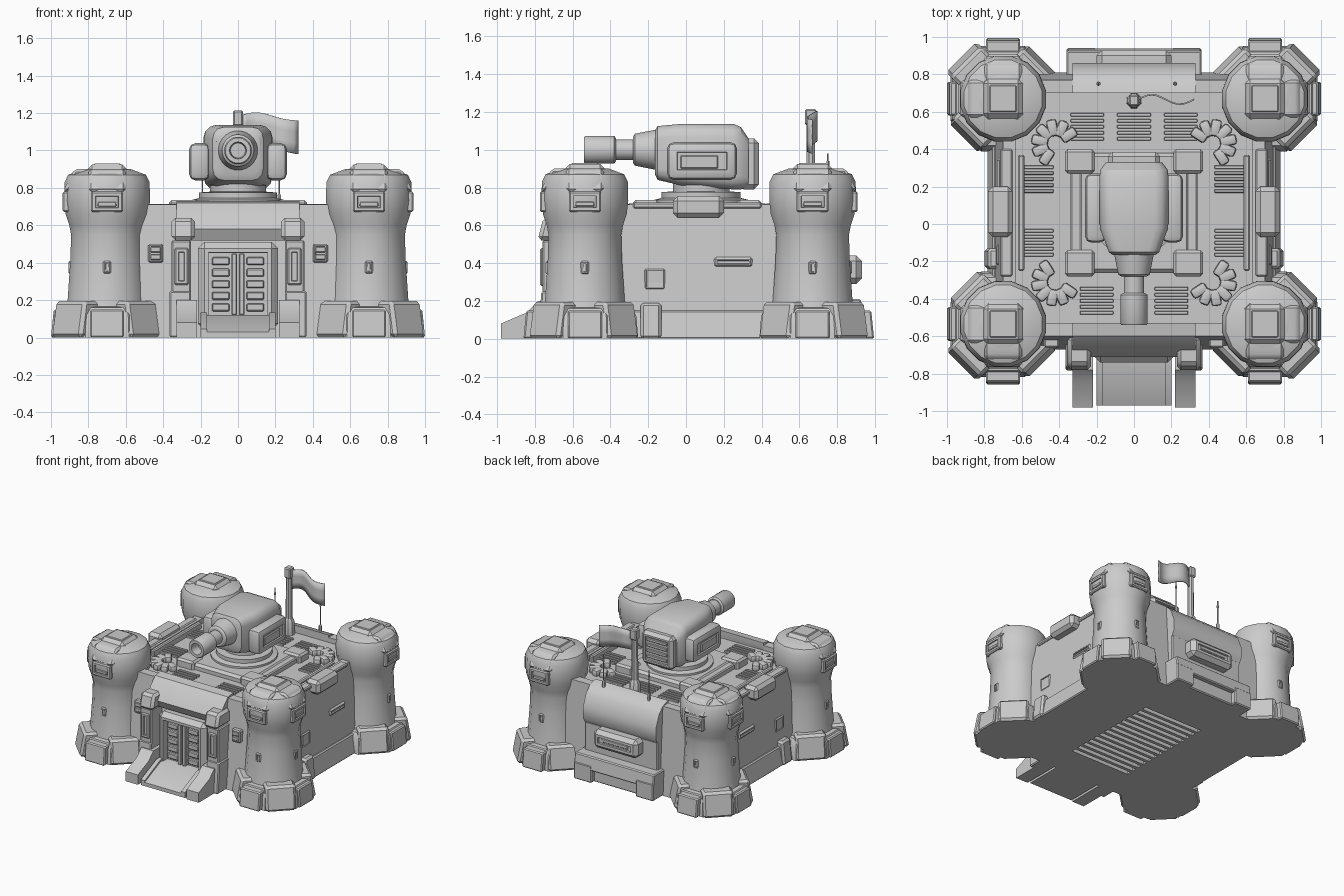
import bpy, bmesh, math
from mathutils import Matrix, Vector

if "Cube" in bpy.data.objects:
    bpy.data.objects.remove(bpy.data.objects["Cube"])

grey = bpy.data.materials.new("stone_grey")
grey.use_nodes = True
colour = (.6, .6, .6, 1)
grey.diffuse_color = colour
grey.node_tree.nodes["Principled BSDF"].inputs["Base Color"].default_value = colour
parts = []


def finish(name, bm, mirror=False):
    """Turn a bmesh into an object, optionally mirrored across x."""
    bmesh.ops.recalc_face_normals(bm, faces=bm.faces)
    mesh = bpy.data.meshes.new(name)
    bm.to_mesh(mesh)
    bm.free()
    mesh.materials.append(grey)
    obj = bpy.data.objects.new(name, mesh)
    bpy.context.collection.objects.link(obj)
    if mirror:
        obj.modifiers.new("mirror", "MIRROR").use_mirror_merge = False
    parts.append(obj)
    return obj


def box(name, x, y, z, at=(0, 0), turn=0, lean=0, inset=0, depth=.012,
        bevel=.008, segments=1, mirror=False):
    """Bevelled box from ranges; its -y face can lean back and hold a recess."""
    bm = bmesh.new()
    bmesh.ops.create_cube(bm, size=1)
    for v in bm.verts:
        shift = lean if v.co.y < 0 and v.co.z > 0 else 0
        v.co = Vector(r[0] + (c + .5) * (r[1] - r[0]) for r, c in zip((x, y, z), v.co))
        v.co.y += shift
    if bevel:
        bmesh.ops.bevel(bm, geom=bm.edges[:], offset=bevel, segments=segments,
                        profile=.5, affect="EDGES")
    if inset:
        bm.normal_update()
        face = max(bm.faces, key=lambda f: -f.normal.y * f.calc_area())
        bmesh.ops.inset_region(bm, faces=[face], thickness=inset)
        bmesh.ops.inset_region(bm, faces=[face], thickness=.003, depth=-depth)
    bm.transform(Matrix.Translation((*at, 0)) @ Matrix.Rotation(math.radians(turn), 4, "Z"))
    return finish(name, bm, mirror)


def loft(name, rings, mirror=False):
    """Skin a list of equal-length point rings and cap both ends."""
    bm = bmesh.new()
    loops = [[bm.verts.new(p) for p in ring] for ring in rings]
    count = len(loops[0])
    for low, high in zip(loops, loops[1:]):
        for i in range(count):
            j = (i + 1) % count
            bm.faces.new((low[i], low[j], high[j], high[i]))
    bm.faces.new(loops[0])
    bm.faces.new(loops[-1])
    return finish(name, bm, mirror)


def lathe(name, profile, at, sides=16, along_y=False, mirror=False):
    """Revolve (radius, height) pairs about z, or about y for the gun."""
    rings = []
    for radius, height in profile:
        ring = []
        for i in range(sides):
            a = math.tau * (i + .5) / sides
            u, w = radius * math.cos(a), radius * math.sin(a)
            offset = Vector((u, height, w)) if along_y else Vector((u, w, height))
            ring.append(Vector(at) + offset)
        rings.append(ring)
    return loft(name, rings, mirror)


def prism(name, x, profile, mirror=False):
    """Extrude a (y, z) side profile between two x positions."""
    return loft(name, [[(side, y, z) for y, z in profile] for side in x], mirror)


def rectangle(half, front, back, z):
    return [(-half, front, z), (half, front, z), (half, back, z), (-half, back, z)]


def rounded_section(y, half, low, high, radius):
    """Rounded upright rectangle standing across the y axis."""
    ring = []
    for quarter in range(4):
        for step in range(4):
            a = math.radians(90 * quarter + 30 * step)
            right = quarter in (0, 3)
            cx = half - radius if right else radius - half
            cz = high - radius if quarter < 2 else low + radius
            ring.append((cx + radius * math.cos(a), y, cz + radius * math.sin(a)))
    return ring


# Hull with sloping walls, a sunken roof and a slotted underside
hull = loft("hull", [rectangle(.75, -.67, .81, 0), rectangle(.7, -.6, .77, .71)])
roof_cut = box("roof_cutter", (-.63, .63), (-.53, .7), (.67, .8), bevel=0)
slot_cut = box("slot_cutter", (-.27, .27), (-.4, -.365), (-.1, .03), bevel=0)
slots = slot_cut.modifiers.new("array", "ARRAY")
slots.count = 14
slots.use_relative_offset = False
slots.use_constant_offset = True
slots.constant_offset_displace = (0, .063, 0)
bpy.context.view_layer.objects.active = hull
for cutter in (roof_cut, slot_cut):
    cutter.hide_render = True
    cut = hull.modifiers.new("cut", "BOOLEAN")
    cut.operation = "DIFFERENCE"
    cut.object = cutter
    bpy.ops.object.modifier_apply(modifier=cut.name)
    parts.remove(cutter)
    bpy.data.objects.remove(cutter)

# Corner towers: shaft, footing, armoured cap, hatch
shaft = [(.235, .1), (.215, .2), (.2, .42), (.196, .55), (.206, .6), (.226, .66),
         (.234, .73), (.232, .83), (.212, .87), (.13, .9)]
for cy, outward in ((-.535, 0), (.67, 180)):
    centre = (.7, cy)
    lathe("tower_shaft", shaft, (*centre, 0), mirror=True)
    lathe("tower_footing", [(.305, 0), (.295, .12), (.27, .16), (.2, .17)],
          (*centre, 0), sides=8, mirror=True)
    box("tower_hatch", (-.11, .11), (-.11, .11), (.87, .925), at=centre, bevel=.03, mirror=True)
    box("hatch_lid", (-.075, .075), (-.075, .075), (.9, .93), at=centre, mirror=True)
    for turn in (outward, 90):
        place = dict(at=centre, turn=turn, mirror=True)
        reach = -.3 if turn == 90 else -.325
        box("tower_visor", (-.085, .085), (-.237, -.1), (.67, .78), inset=.022, **place)
        box("visor_bar", (-.05, .05), (-.237, -.2), (.7, .725), bevel=.004, **place)
        box("tower_brow", (-.1, .1), (-.236, -.08), (.78, .9), lean=.06, bevel=.015, **place)
        box("tower_window", (-.022, .022), (-.207, -.15), (.34, .41), inset=.008, **place)
        box("footing_plate", (-.09, .09), (reach, -.15), (0, .15), lean=.015, **place)
    outer = (outward + 90) / 2
    for step in range(4):
        reach = -.285 if step == 2 else -.318 if step == 0 else -.3
        box("footing_clamp", (-.115, .115), (reach, -.15), (0, .195), at=centre,
            turn=outer + 90 * step, lean=.035, bevel=.018, mirror=True)

# Side walls: ledge, buttress, parapet pod, hatch plates
side = dict(turn=90, mirror=True)
box("side_ledge", (-.32, .45), (-.785, -.6), (0, .15), lean=.03, **side)
box("side_buttress", (-.24, -.13), (-.8, -.6), (0, .19), lean=.02, bevel=.015, **side)
box("parapet_pod", (-.07, .2), (-.78, -.65), (.64, .755), bevel=.025, **side)
box("square_plate", (-.22, -.11), (-.735, -.68), (.26, .37), inset=.004, depth=.006, **side)
box("long_plate", (.14, .36), (-.732, -.68), (.37, .44), inset=.008, bevel=.02, **side)
box("inner_rail", (-.25, .37), (-.62, -.585), (.66, .72), **side)
box("side_cap", (-.28, .4), (-.715, -.65), (.69, .72), **side)

# Gatehouse: hood, pillars, door and ramp
prism("gate_hood", (-.33, .33), [(-.53, .66), (-.53, .73), (-.6, .72), (-.66, .66),
                               (-.71, .58), (-.68, .52), (-.6, .52)])
box("gate_pillar", (.25, .355), (-.76, -.6), (0, .52), mirror=True)
box("pillar_panel", (.265, .34), (-.772, -.7), (.28, .48), inset=.02, mirror=True)
box("pillar_foot", (.25, .365), (-.785, -.6), (0, .25), lean=.02, mirror=True)
box("pillar_cap", (.23, .355), (-.785, -.6), (.52, .64), lean=.03, bevel=.02, mirror=True)
box("door_frame", (-.215, .215), (-.74, -.6), (.04, .51), inset=.03, depth=.05, bevel=.035)
box("door_post", (.006, .035), (-.73, -.66), (.12, .45), bevel=.005, mirror=True)
for i in range(5):
    low = .14 + i * .062
    box("door_slat", (.045, .14), (-.715, -.66), (low, low + .042), bevel=.006, mirror=True)
prism("ramp", (-.2, .2), [(-.6, 0), (-.97, 0), (-.97, .03), (-.77, .12), (-.6, .12)])
prism("ramp_rim", (.165, .2), [(-.6, .1), (-.97, .02), (-.97, .045), (-.77, .135),
                               (-.6, .135)], mirror=True)
prism("ramp_cheek", (.22, .33), [(-.6, 0), (-.98, 0), (-.98, .08), (-.84, .14),
                                 (-.78, .2), (-.6, .2)], mirror=True)
box("wall_keypad", (.4, .48), (-.66, -.58), (.4, .5), inset=.008, mirror=True)
for low in (.415, .455):
    box("keypad_key", (.412, .468), (-.663, -.6), (low, low + .03), bevel=.004, mirror=True)

# Rear: hood, vent box and notched plinth
rear = dict(turn=180)
prism("rear_hood", (-.33, .33), [(.7, .42), (.7, .73), (.77, .71), (.82, .66),
                               (.86, .56), (.86, .47), (.83, .42)])
box("rear_vent", (-.2, .2), (-.93, -.7), (.29, .44), inset=.03, bevel=.03, **rear)
box("rear_vent_slat", (-.12, .12), (-.925, -.8), (.355, .385), bevel=.005, **rear)
box("rear_lower_wall", (-.33, .33), (-.84, -.7), (.1, .44), **rear)
box("rear_plinth", (-.34, .34), (-.9, -.7), (0, .18), **rear)
box("plinth_lintel", (-.36, .36), (-.94, -.7), (.1, .21), lean=.015, **rear)
box("plinth_block", (.2, .36), (-.94, -.7), (0, .14), mirror=True, **rear)

# Roof: platform, corner blocks, grilles and sandbag fans
box("roof_platform", (-.3, .3), (-.26, .38), (.65, .72), bevel=.02)
for front, back in ((-.28, -.14), (.27, .4)):
    box("platform_corner", (.21, .37), (front, back), (.65, .735), bevel=.015, mirror=True)
box("platform_arm", (.25, .34), (-.2, .32), (.65, .71), mirror=True)
for cx, cy in ((0, .52), (.25, .52), (.2, -.41), (.52, .24), (.52, -.1)):
    for i in range(-2, 3):
        y = cy + i * .032
        box("roof_grille", (cx - .09, cx + .09), (y - .009, y + .009), (.66, .685),
            bevel=.003, mirror=cx > 0)
for cy, heading in ((-.31, 45), (.43, 135)):
    for i in range(-3, 4):
        box("sandbag", (-.028, .028), (-.13, -.04), (.66, .715), at=(.42, cy),
            turn=heading + i * 34, bevel=.016, segments=2, mirror=True)

# Turret and gun
lathe("turret_ring", [(.25, .7), (.25, .735), (.21, .745), (.21, .775), (.15, .78), (.15, .84)],
      (0, .08, 0), sides=32)
loft("turret_body", [rounded_section(*section) for section in (
    (-.165, .115, .87, 1.1, .05), (-.15, .135, .84, 1.125, .06), (-.02, .183, .81, 1.137, .07),
    (.25, .185, .79, 1.137, .07), (.29, .18, .79, 1.12, .07), (.33, .15, .8, 1.06, .05))])
box("turret_back", (-.14, .14), (-.385, -.28), (.79, 1.06), turn=180, inset=.02, bevel=.025)
for i in range(4):
    low = .85 + i * .045
    box("back_slat", (-.09, .09), (.3, .383), (low, low + .025), bevel=.004)
box("turret_ear", (-.1, .27), (-.262, -.15), (.84, 1.04), inset=.025, bevel=.035,
    segments=2, **side)
box("ear_slat", (-.03, .17), (-.262, -.2), (.9, .97), bevel=.006, **side)
gun = dict(at=(0, 0, 1), along_y=True, sides=24)
lathe("gun_mantlet", [(.115, -.1), (.105, -.17), (.085, -.27), (.07, -.28)], **gun)
lathe("gun_barrel", [(.055, -.2), (.055, -.4)], **gun)
lathe("gun_muzzle", [(.06, -.37), (.074, -.38), (.074, -.53), (.068, -.54),
                     (.045, -.54), (.04, -.46)], **gun)

# Flag, pole and aerials
lathe("pole_socket", [(.045, .66), (.04, .78), (.026, .8), (.024, 1.15)], (0, .66, 0), sides=8)
box("pole_head", (-.028, .028), (.63, .69), (1.13, 1.215))
bm = bmesh.new()
bmesh.ops.create_grid(bm, x_segments=12, y_segments=3, size=.5)
for v in bm.verts:
    u, w = v.co.x + .5, v.co.y + .5
    sway = math.sin(u * math.tau)
    v.co = Vector((.02 + .3 * u, .67 + .025 * sway,
                   1.04 - .06 * u * u + w * (.15 + .03 * u) + .01 * sway))
flag = finish("flag", bm)
flag.modifiers.new("thickness", "SOLIDIFY").thickness = .008
for x, top in ((.22, .98), (-.19, .96)):
    lathe("aerial", [(.012, .66), (.012, .76), (.004, .77), (.004, top)], (x, .75, 0), sides=6)
    lathe("aerial_tip", [(.008, top - .06), (.008, top - .04)], (x, .75, 0), sides=6)

# Smooth the rounded parts while keeping edges sharp
bpy.ops.object.select_all(action="DESELECT")
for part in parts:
    part.select_set(True)
bpy.context.view_layer.objects.active = hull
bpy.ops.object.shade_smooth_by_angle(angle=math.radians(32))
